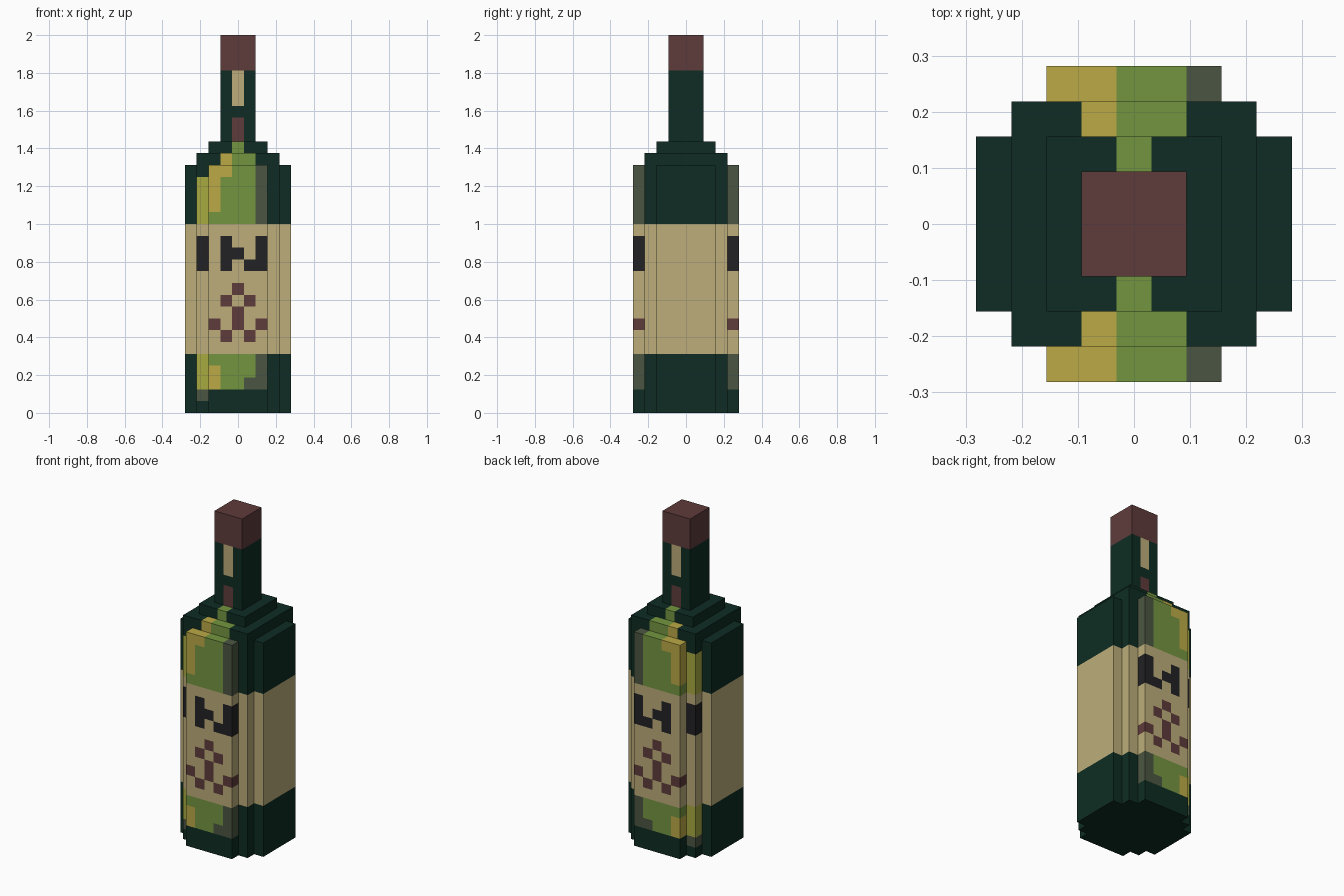
import bpy
import bmesh
import math

if "Cube" in bpy.data.objects:
    bpy.data.objects.remove(bpy.data.objects["Cube"], do_unlink=True)

U = 1 / 16  # size of one block


def material(name, rgb):
    """Flat material from an sRGB colour."""
    lin = [((c / 255 + 0.055) / 1.055) ** 2.4 for c in rgb] + [1]
    mat = bpy.data.materials.new(name)
    mat.use_nodes = True
    mat.diffuse_color = lin
    mat.node_tree.nodes["Principled BSDF"].inputs["Base Color"].default_value = lin
    return mat


palette = {
    "glass": material("dark green glass", (14, 44, 35)),
    "tan": material("tan label", (189, 174, 122)),
    "red": material("dull red", (95, 59, 59)),
    "black": material("black ink", (34, 34, 37)),
    "green": material("light green glass", (116, 149, 64)),
    "yellow": material("yellow highlight", (187, 170, 70)),
    "olive": material("olive highlight", (168, 170, 64)),
    "grey": material("grey green shade", (75, 86, 66)),
}
names = list(palette)

# Painted areas: colour, first and last column, first and last row; later ones win
areas = [
    # lower glass
    ("green", -2, 1, 2, 4), ("grey", 2, 2, 2, 4), ("grey", 1, 1, 2, 2),
    ("olive", -3, -3, 2, 4), ("yellow", -2, -2, 2, 3), ("grey", -3, -3, 1, 1),
    # upper glass and shoulders
    ("green", -2, 1, 16, 20), ("grey", 2, 2, 16, 20), ("olive", -3, -3, 16, 19),
    ("yellow", -2, -2, 17, 20), ("yellow", -1, -1, 20, 21),
    ("green", 0, 1, 21, 21), ("green", 0, 0, 22, 22),
    # label
    ("tan", -4, 4, 5, 15),
    ("black", -3, -3, 12, 14), ("black", -1, -1, 12, 14), ("black", 0, 0, 13, 13),
    ("black", 2, 2, 12, 14), ("black", 1, 1, 12, 12),
    ("red", 0, 0, 10, 10), ("red", -1, -1, 9, 9), ("red", 1, 1, 9, 9),
    ("red", 0, 0, 7, 8), ("red", -2, -2, 7, 7), ("red", 2, 2, 7, 7),
    ("red", -1, -1, 6, 6), ("red", 1, 1, 6, 6),
    # neck and cap
    ("red", 0, 0, 23, 24), ("tan", 0, 0, 26, 28), ("red", -1, 1, 29, 31),
]


def colour_at(col, row):
    found = "glass"
    for name, c0, c1, r0, r1 in areas:
        if c0 <= col <= c1 and r0 <= row <= r1:
            found = name
    return names.index(found)


def block(name, width, depth, bottom, top):
    """Box in block units, cut into columns and rows and painted by cell."""
    bm = bmesh.new()
    bmesh.ops.create_cube(bm, size=1)
    for v in bm.verts:
        v.co = (v.co.x * width, v.co.y * depth, bottom + (v.co.z + 0.5) * (top - bottom))
    cuts = [((k - width / 2, 0, 0), (1, 0, 0)) for k in range(1, width)]
    cuts += [((0, 0, k), (0, 0, 1)) for k in range(bottom + 1, top)]
    for co, no in cuts:
        bmesh.ops.bisect_plane(bm, geom=bm.verts[:] + bm.edges[:] + bm.faces[:],
                               plane_co=co, plane_no=no)
    bm.normal_update()
    for f in bm.faces:
        p = f.calc_center_median() - f.normal * 0.25
        f.material_index = colour_at(math.floor(p.x + 0.5), math.floor(p.z))
    bmesh.ops.scale(bm, vec=(U, U, U), verts=bm.verts)
    mesh = bpy.data.meshes.new(name)
    bm.to_mesh(mesh)
    bm.free()
    for mat in palette.values():
        mesh.materials.append(mat)
    bpy.context.collection.objects.link(bpy.data.objects.new(name, mesh))


# Three crossing boxes round off the body, then shoulder and neck
block("body_wide", 9, 5, 0, 21)
block("body_core", 7, 7, 0, 22)
block("body_deep", 5, 9, 0, 21)
block("shoulder", 5, 5, 22, 23)
block("neck", 3, 3, 23, 29)
block("cap", 3, 3, 29, 32)
